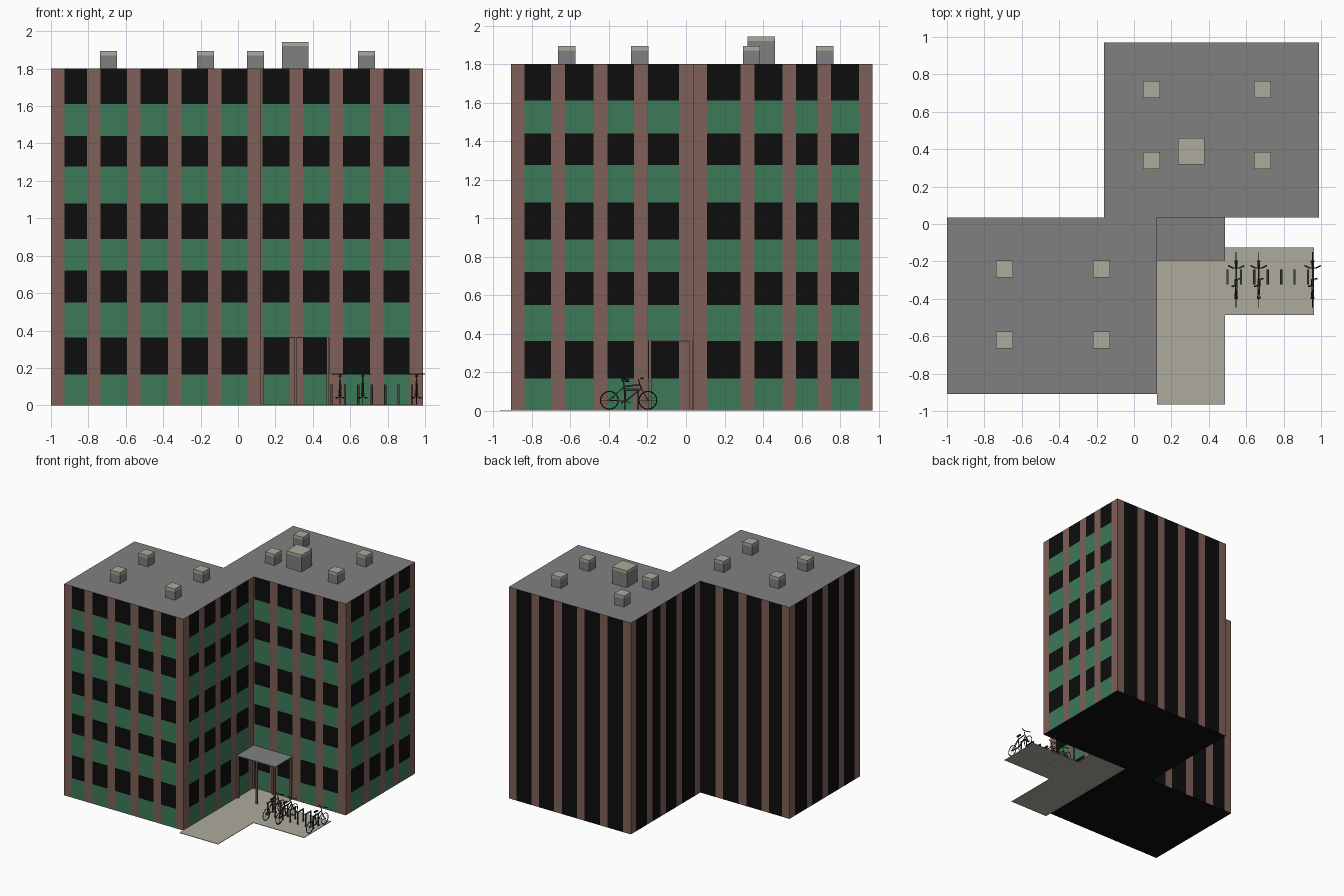
import bpy, bmesh, math
from mathutils import Vector, Matrix

if "Cube" in bpy.data.objects:
    bpy.data.objects.remove(bpy.data.objects["Cube"])


def mat(name, r, g, b):
    m = bpy.data.materials.new(name)
    m.diffuse_color = (r, g, b, 1)
    m.use_nodes = True
    m.node_tree.nodes["Principled BSDF"].inputs["Base Color"].default_value = m.diffuse_color
    return m


BRICK = mat("brown brick", 0.21, 0.117, 0.098)
GREEN = mat("green panel", 0.045, 0.195, 0.098)
GLASS = mat("black glass", 0.004, 0.004, 0.004)
GREY = mat("grey roof", 0.216, 0.216, 0.216)
STONE = mat("beige concrete", 0.42, 0.41, 0.34)
METAL = mat("dark metal", 0.07, 0.07, 0.07)
RUBBER = mat("tyre rubber", 0.015, 0.015, 0.015)
RUST = mat("rust paint", 0.10, 0.035, 0.02)

H = 1.8
PW = 0.072                                   # pilaster width
AX = (-1, -0.807, -0.594, -0.374, -0.16, 0.051)      # pilaster starts
AY = (-0.91, -0.70, -0.48, -0.27, -0.036)
BX = (-0.16, 0.06, 0.275, 0.49, 0.705, 0.918)
BY = (0.036, 0.284, 0.50, 0.682, 0.898)
LEVELS = (0, .166, .362, .55, .72, .89, 1.08, 1.276, 1.44, 1.61, H)


def finish(bm, name, mats, smooth=False):
    me = bpy.data.meshes.new(name)
    bm.to_mesh(me)
    bm.free()
    for m in mats:
        me.materials.append(m)
    ob = bpy.data.objects.new(name, me)
    bpy.context.collection.objects.link(ob)
    if smooth:
        for p in me.polygons:
            p.use_smooth = True
    return ob


def quad(bm, pts, out, mi):
    f = bm.faces.new([bm.verts.new(p) for p in pts])
    f.normal_update()
    if f.normal.dot(Vector(out)) < 0:
        f.normal_flip()
    f.material_index = mi


def wall(name, axis, fixed, lo, hi, starts, out, windows):
    """Flat wall cut into brick pilasters and bays; windowed walls get green bands."""
    bm = bmesh.new()
    cuts = sorted({min(max(c, lo), hi) for s in starts for c in (s, s + PW)} | {lo, hi})
    for a, b in zip(cuts, cuts[1:]):
        if b - a < 0.003:
            continue
        mid = (a + b) / 2
        brick = any(s - 0.002 <= mid <= s + PW + 0.002 for s in starts)
        rows = LEVELS if windows and not brick else (0, H)
        for i, (z0, z1) in enumerate(zip(rows, rows[1:])):
            mi = 0 if brick else (1 if windows and i % 2 == 0 else 2)
            ring = ((a, z0), (b, z0), (b, z1), (a, z1))
            pts = [(u, fixed, z) if axis == 'x' else (fixed, u, z) for u, z in ring]
            quad(bm, pts, out, mi)
    finish(bm, name, (BRICK, GREEN, GLASS))


def box(name, x0, x1, y0, y1, z0, z1, m):
    bm = bmesh.new()
    bmesh.ops.create_cube(bm, size=1)
    for v in bm.verts:
        v.co = Vector(((x0, x1)[v.co.x > 0], (y0, y1)[v.co.y > 0], (z0, z1)[v.co.z > 0]))
    return finish(bm, name, (m,))


# walls of the two joined blocks
L, R, F, B = (-1, 0, 0), (1, 0, 0), (0, -1, 0), (0, 1, 0)
wall("front_block_front_wall", 'x', -0.91, -1, 0.123, AX, F, True)
wall("front_block_right_wall", 'y', 0.123, -0.91, 0.036, AY, R, True)
wall("front_block_left_wall", 'y', -1, -0.91, 0.036, AY, L, False)
wall("front_block_back_wall", 'x', 0.036, -1, -0.16, AX, B, False)
wall("rear_block_front_wall", 'x', 0.036, 0.123, 0.99, BX, F, True)
wall("rear_block_right_wall", 'y', 0.99, 0.036, 0.97, BY, R, True)
wall("rear_block_left_wall", 'y', -0.16, 0.036, 0.97, BY, L, False)
wall("rear_block_back_wall", 'x', 0.97, -0.16, 0.99, BX, B, False)

# roof and underside
for name, z, out, m in (("roof", H, (0, 0, 1), GREY), ("underside", 0, (0, 0, -1), GLASS)):
    bm = bmesh.new()
    for x0, x1, y0, y1 in ((-1, 0.123, -0.91, 0.036), (-0.16, 0.99, 0.036, 0.97)):
        quad(bm, [(x0, y0, z), (x1, y0, z), (x1, y1, z), (x0, y1, z)], out, 0)
    finish(bm, name, (m,))

# roof vents with concrete caps
vents = [(x, y, 0.045, 0.07, 0.095) for x in (-0.693, -0.174) for y in (-0.24, -0.62)]
vents += [(x, y, 0.045, 0.07, 0.095) for x in (0.094, 0.687) for y in (0.72, 0.34)]
vents.append((0.305, 0.39, 0.071, 0.12, 0.143))
for x, y, r, h, top in vents:
    box("roof_vent", x - r, x + r, y - r, y + r, H, H + h, GREY)
    box("vent_cap", x - r, x + r, y - r, y + r, H + h, H + top, STONE)

# paving and entrance canopy
box("entrance_path", 0.123, 0.487, -0.965, 0.036, 0, 0.004, STONE)
box("bike_pad", 0.487, 0.963, -0.487, -0.125, 0, 0.004, STONE)
box("canopy_roof", 0.123, 0.487, -0.195, 0.036, 0.36, 0.366, GREY)
for x in (0.131, 0.309, 0.479):
    for y in (-0.187, 0.026):
        box("canopy_post", x - 0.007, x + 0.007, y - 0.007, y + 0.007, 0, 0.36, BRICK)


def tube(bm, a, b, r, mi=0, n=8):
    a, b = Vector(a), Vector(b)
    d = b - a
    M = Matrix.Translation((a + b) / 2) @ d.to_track_quat('Z', 'Y').to_matrix().to_4x4()
    res = bmesh.ops.create_cone(bm, cap_ends=True, segments=n, radius1=r, radius2=r,
                                depth=d.length, matrix=M)
    for f in {f for v in res['verts'] for f in v.link_faces}:
        f.material_index = mi


def wheel(bm, x, y, z, R, r, mi, n=24, k=6):
    rings = []
    for i in range(n):
        t = math.tau * i / n
        rings.append([bm.verts.new((x + r * math.sin(math.tau * j / k),
                                    y + (R + r * math.cos(math.tau * j / k)) * math.cos(t),
                                    z + (R + r * math.cos(math.tau * j / k)) * math.sin(t)))
                      for j in range(k)])
    for i in range(n):
        p, q = rings[i], rings[(i + 1) % n]
        for j in range(k):
            f = bm.faces.new((p[j], p[(j + 1) % k], q[(j + 1) % k], q[j]))
            f.material_index = mi


def bike(x, paint):
    bm = bmesh.new()
    rear, front, crank = (x, -0.398, 0.054), (x, -0.198, 0.054), (x, -0.313, 0.05)
    seat, head, fork = (x, -0.322, 0.125), (x, -0.24, 0.135), (x, -0.232, 0.115)
    for hub in (rear, front):
        wheel(bm, *hub, 0.046, 0.003, 1)
        tube(bm, (x - 0.01, hub[1], hub[2]), (x + 0.01, hub[1], hub[2]), 0.004, 2)
        for i in range(6):                      # spokes
            t = math.pi * i / 6
            dy, dz = 0.046 * math.cos(t), 0.046 * math.sin(t)
            tube(bm, (x, hub[1] - dy, hub[2] - dz), (x, hub[1] + dy, hub[2] + dz), 0.0005, 2, 4)
    for a, b in ((seat, head), (crank, fork), (crank, seat), (head, fork)):
        tube(bm, a, b, 0.004)
    for s in (-0.006, 0.006):                   # stays and fork blades
        for a, b in ((rear, crank), (rear, seat), (front, fork)):
            tube(bm, (x + s, a[1], a[2]), (x + s * 0.5, b[1], b[2]), 0.0025)
    # seat post, saddle, stem, handlebar, pedals
    tube(bm, seat, (x, -0.325, 0.155), 0.003, 2)
    tube(bm, (x, -0.335, 0.159), (x, -0.295, 0.157), 0.008, 1)
    tube(bm, head, (x, -0.247, 0.165), 0.003, 2)
    tube(bm, (x - 0.02, -0.235, 0.168), (x + 0.02, -0.235, 0.168), 0.003, 2)
    for s in (-1, 1):
        tube(bm, (x + s * 0.018, -0.235, 0.168), (x + s * 0.044, -0.222, 0.168), 0.0035, 1)
        tube(bm, (x, crank[1], crank[2]), (x + s * 0.012, crank[1] + s * 0.02, 0.04), 0.002, 2)
        tube(bm, (x + s * 0.012, crank[1] + s * 0.02, 0.04),
             (x + s * 0.026, crank[1] + s * 0.02, 0.04), 0.004, 1)
    finish(bm, "bicycle", (paint, RUBBER, METAL), True)


for x, paint in ((0.546, METAL), (0.667, RUST), (0.955, METAL)):
    bike(x, paint)

# hoop bike racks
for i in range(7):
    x = 0.50 + i * 0.0717
    bm = bmesh.new()
    tube(bm, (x, -0.317, 0), (x, -0.317, 0.108), 0.006)
    tube(bm, (x, -0.249, 0), (x, -0.249, 0.108), 0.006)
    tube(bm, (x, -0.323, 0.108), (x, -0.243, 0.108), 0.006)
    finish(bm, "bike_rack", (METAL,), True)

for ob in bpy.data.objects:
    if ob.name.startswith(("bicycle", "bike_rack")):
        bpy.ops.object.select_all(action='DESELECT')
        ob.select_set(True)
        bpy.context.view_layer.objects.active = ob
        bpy.ops.object.shade_smooth_by_angle(angle=math.radians(50))
